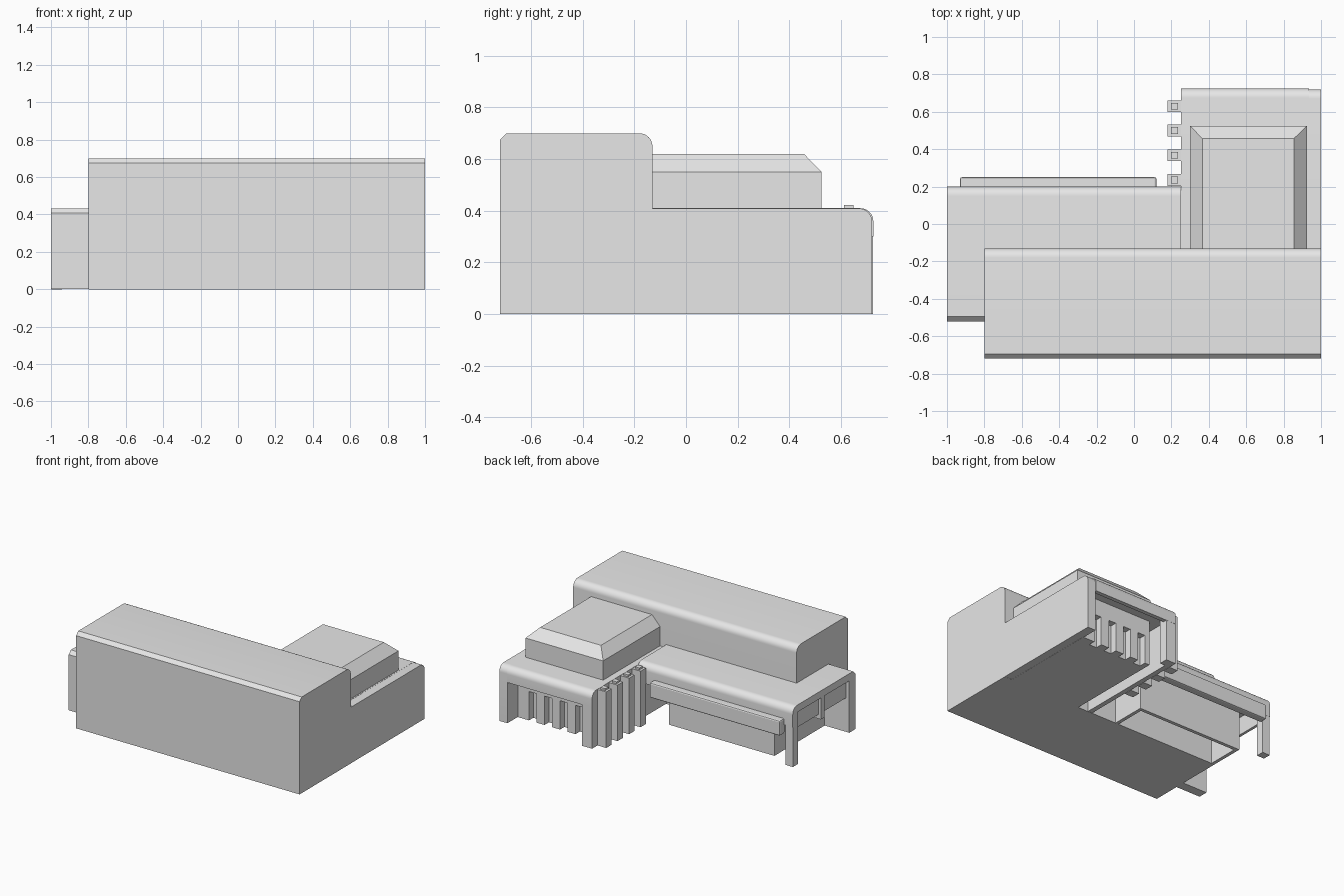
import bpy, bmesh, math

if "Cube" in bpy.data.objects:
    bpy.data.objects.remove(bpy.data.objects["Cube"])

mat = bpy.data.materials.new("light_grey")
mat.diffuse_color = (0.8, 0.8, 0.8, 1)
mat.use_nodes = True
mat.node_tree.nodes["Principled BSDF"].inputs["Base Color"].default_value = mat.diffuse_color


def finish(name, bm, smooth=False):
    bmesh.ops.recalc_face_normals(bm, faces=bm.faces)
    me = bpy.data.meshes.new(name)
    bm.to_mesh(me)
    bm.free()
    me.materials.append(mat)
    ob = bpy.data.objects.new(name, me)
    bpy.context.collection.objects.link(ob)
    if smooth:
        bpy.ops.object.select_all(action='DESELECT')
        ob.select_set(True)
        bpy.context.view_layer.objects.active = ob
        bpy.ops.object.shade_smooth_by_angle(angle=math.radians(30))
    return ob


def box(name, x0, x1, y0, y1, z0, z1, bevel=0):
    bm = bmesh.new()
    bmesh.ops.create_cube(bm, size=1)
    for v in bm.verts:
        v.co = ((x0 + x1) / 2 + v.co.x * (x1 - x0),
                (y0 + y1) / 2 + v.co.y * (y1 - y0),
                (z0 + z1) / 2 + v.co.z * (z1 - z0))
    if bevel:
        bmesh.ops.bevel(bm, geom=bm.edges[:], offset=bevel, segments=2,
                        profile=0.5, affect='EDGES')
    return finish(name, bm)


def profile(name, pts, x0, x1):
    """Extrude a (y, z) outline along x."""
    bm = bmesh.new()
    f = bm.faces.new([bm.verts.new((x0, y, z)) for y, z in pts])
    r = bmesh.ops.extrude_face_region(bm, geom=[f])
    for v in r['geom']:
        if isinstance(v, bmesh.types.BMVert):
            v.co.x = x1
    return finish(name, bm, True)


def arc(y, z, r, n=8):
    """Rounded top-back corner ending at outer corner (y, z)."""
    return [(y - r + r * math.sin(a), z - r + r * math.cos(a))
            for a in (math.pi / 2 * i / n for i in range(n + 1))]


# Tall front hall
profile("main_hall", [(-.72, 0), (-.72, .675), (-.695, .70)]
        + arc(-.13, .70, .05) + [(-.13, 0)], -.8, 1)

# Left wing: front wall, roof and rear fascia as one shell
profile("left_wing_shell", [(-.52, .002), (-.52, .407), (-.495, .432)]
        + arc(.2, .432, .05)
        + [(.2, .29), (.17, .29), (.17, .38), (-.45, .38), (-.45, .002)], -1, .25)
box("left_wing_corner_leg", -1, -.94, .14, .198, 0, .39)
box("left_wing_rear_band", -.93, .12, .19, .25, .225, .335, .01)
# Side windows with a mullion
box("left_window_rear", -.975, -.955, -.13, .15, .25, .39)
box("left_window_front", -.975, -.955, -.46, -.17, .25, .39)
box("left_window_mullion", -.995, -.945, -.17, -.13, .22, .39)
# Recessed room below the left wing, open underneath
box("left_room_back_wall", -.8, .05, .10, .125, 0, .39)
box("left_room_side_wall", -.8, -.775, -.14, .10, 0, .39)
box("left_room_inner_wall", .025, .05, -.14, .10, 0, .39)

# Right wing roof with rear fascia
profile("right_wing_roof", [(-.14, .33), (-.14, .41)] + arc(.725, .41, .05)
        + [(.725, .30), (.695, .30), (.695, .33)], .25, .935)
profile("right_wing_end_wall", [(-.14, .001), (-.14, .409)]
        + arc(.72, .409, .05) + [(.72, .001)], .935, 1)
box("right_wing_side_wall", .25, .285, -.14, .66, .002, .34)
box("right_wing_corner_pier", .25, .33, .66, .724, 0, .34)
# Recessed room with four door slots
box("right_room", .37, .94, -.14, .55, 0, .335)
box("right_room_lintel", .37, .94, .55, .60, .21, .335)
slots = [.44, .565, .69, .815]
edges = [.37] + [v for s in slots for v in (s - .03, s + .03)] + [.94]
for i in range(0, len(edges), 2):
    box("right_room_pier", edges[i], edges[i + 1], .55, .60, 0, .21)

# Side columns with small caps
for y in (.235, .367, .5, .63):
    box("side_column", .18, .25, y - .031, y + .031, 0, .408)
    box("side_column_cap", .197, .235, y - .018, y + .018, .40, .422)

# Raised roof hall with chamfered back and sides
bm = bmesh.new()
rings = []
for x0, x1, y1, z in ((.30, .925, .525, .40), (.30, .925, .525, .55),
                      (.365, .855, .457, .62)):
    rings.append([bm.verts.new(p) for p in
                  ((x0, -.135, z), (x1, -.135, z), (x1, y1, z), (x0, y1, z))])
for a, b in zip(rings, rings[1:]):
    for i in range(4):
        j = (i + 1) % 4
        bm.faces.new((a[i], a[j], b[j], b[i]))
bm.faces.new(rings[0][::-1])
bm.faces.new(rings[-1])
finish("raised_roof_hall", bm)
